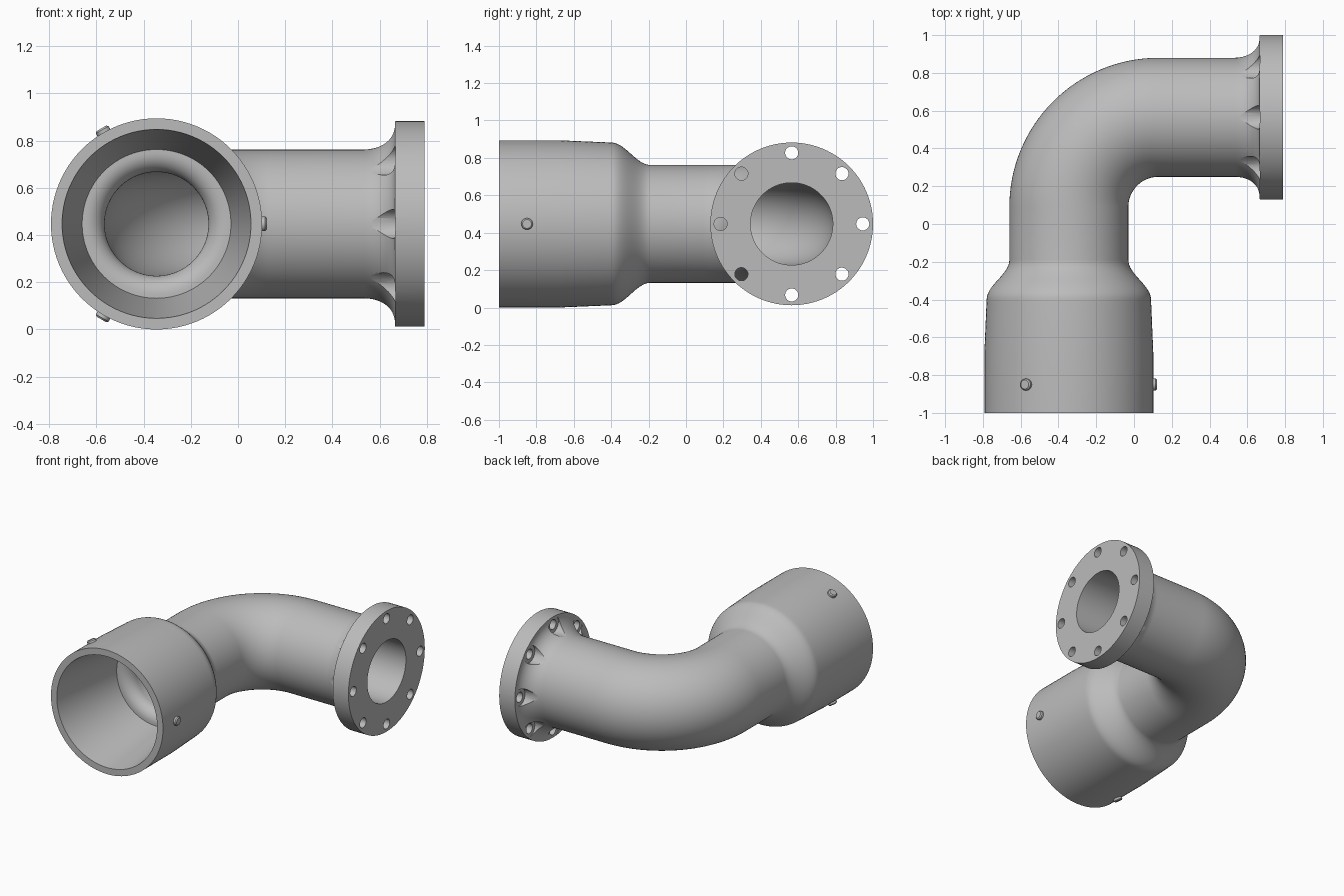
import bpy, bmesh, math
from mathutils import Vector, Matrix

if "Cube" in bpy.data.objects:
    bpy.data.objects.remove(bpy.data.objects["Cube"])

SEG = 96
Z = 0.447                          # height of the pipe axis
BEND = Vector((0.13, 0.09, Z))     # centre of the elbow
R = 0.475                          # centreline radius of the elbow
AX, AY = BEND.x - R, BEND.y + R    # axis of the socket leg, axis of the flange leg

metal = bpy.data.materials.new("cast_grey")
metal.use_nodes = True
grey = (0.5, 0.5, 0.5, 1)
metal.diffuse_color = grey
metal.node_tree.nodes["Principled BSDF"].inputs["Base Color"].default_value = grey


def finish(name, bm):
    bmesh.ops.recalc_face_normals(bm, faces=bm.faces)
    mesh = bpy.data.meshes.new(name)
    bm.to_mesh(mesh)
    bm.free()
    mesh.materials.append(metal)
    ob = bpy.data.objects.new(name, mesh)
    bpy.context.collection.objects.link(ob)
    return ob


def smooth(ob):
    bpy.ops.object.select_all(action="DESELECT")
    ob.select_set(True)
    bpy.context.view_layer.objects.active = ob
    bpy.ops.object.shade_smooth_by_angle(angle=math.radians(32))


def cylinder(bm, start, direction, length, radius, segments=32):
    d = Vector(direction).normalized()
    turn = d.to_track_quat("Z", "Y").to_matrix().to_4x4()
    place = Matrix.Translation(Vector(start) + d * length / 2) @ turn
    return bmesh.ops.create_cone(bm, cap_ends=True, segments=segments, radius1=radius,
                                 radius2=radius, depth=length, matrix=place)["verts"]


# Stations are (centre, side vector, radius)
def leg_y(y, r):
    return Vector((AX, y, Z)), Vector((-1, 0, 0)), r


def leg_x(x, r):
    return Vector((x, AY, Z)), Vector((0, 1, 0)), r


def elbow(r, steps=32):
    for i in range(steps + 1):
        a = math.pi / 2 * i / steps
        side = Vector((-math.cos(a), math.sin(a), 0))
        yield BEND + side * R, side, r


def curve(n, f):
    return [f(i / n) for i in range(n + 1)]


# Outer skin: socket, S-shaped reducer, elbow, fillet, flange
outer = [leg_y(-1, 0.447), leg_y(-0.68, 0.447), leg_y(-0.42, 0.436)]
outer += curve(16, lambda t: leg_y(-0.40 + 0.21 * t,
                                   0.375 + 0.06 * math.cos(math.pi * t)))
outer += list(elbow(0.315))
outer += curve(14, lambda t: leg_x(0.535 + 0.13 * math.sin(t * math.pi / 2),
                                   0.315 + 0.11 * (1 - math.cos(t * math.pi / 2))))
outer += [leg_x(0.665, 0.435), leg_x(0.79, 0.435)]

# Inner skin: tapered socket, rounded shoulder, constant bore
inner = [leg_y(-1, 0.40), leg_y(-0.44, 0.315)]
inner += curve(10, lambda t: leg_y(-0.44 + 0.08 * (1 - math.cos(t * math.pi / 2)),
                                   0.30 - 0.08 * math.sin(t * math.pi / 2)))
inner += list(elbow(0.22)) + [leg_x(0.79, 0.22)]

bm = bmesh.new()
rings = []
for centre, side, r in outer + inner[::-1]:
    ring = []
    for i in range(SEG):
        a = 2 * math.pi * i / SEG
        ring.append(bm.verts.new(centre + r * (side * math.cos(a) + Vector((0, 0, math.sin(a))))))
    rings.append(ring)
for k, ring in enumerate(rings):
    after = rings[(k + 1) % len(rings)]
    for i in range(SEG):
        j = (i + 1) % SEG
        bm.faces.new((ring[i], ring[j], after[j], after[i]))
pipe = finish("flanged_elbow_pipe", bm)


# Bolt holes, then spot faces cut into the fillet behind the flange
def cut(start, length, radius):
    cb = bmesh.new()
    for i in range(8):
        a = math.pi / 4 * i
        cylinder(cb, (start, AY + 0.38 * math.cos(a), Z + 0.38 * math.sin(a)),
                 (1, 0, 0), length, radius)
    cutter = finish("hole_cutter", cb)
    cutter.hide_render = True
    mod = pipe.modifiers.new("holes", "BOOLEAN")
    mod.operation = "DIFFERENCE"
    mod.solver = "EXACT"
    mod.object = cutter
    bpy.ops.object.select_all(action="DESELECT")
    pipe.select_set(True)
    bpy.context.view_layer.objects.active = pipe
    bpy.ops.object.modifier_apply(modifier=mod.name)
    bpy.data.objects.remove(cutter)


cut(0.48, 0.186, 0.062)
cut(0.6, 0.3, 0.035)
smooth(pipe)

# Three set screws around the socket
for i in range(3):
    a = 2 * math.pi / 3 * i
    d = Vector((math.cos(a), 0, math.sin(a)))
    sb = bmesh.new()
    verts = cylinder(sb, Vector((AX, -0.85, Z)) + d * 0.42, d, 0.047, 0.031, 24)
    top = max(sb.faces, key=lambda f: f.calc_center_median().dot(d))
    bmesh.ops.bevel(sb, geom=list(top.edges), offset=0.007, segments=1, affect="EDGES")
    smooth(finish("set_screw_%d" % (i + 1), sb))
